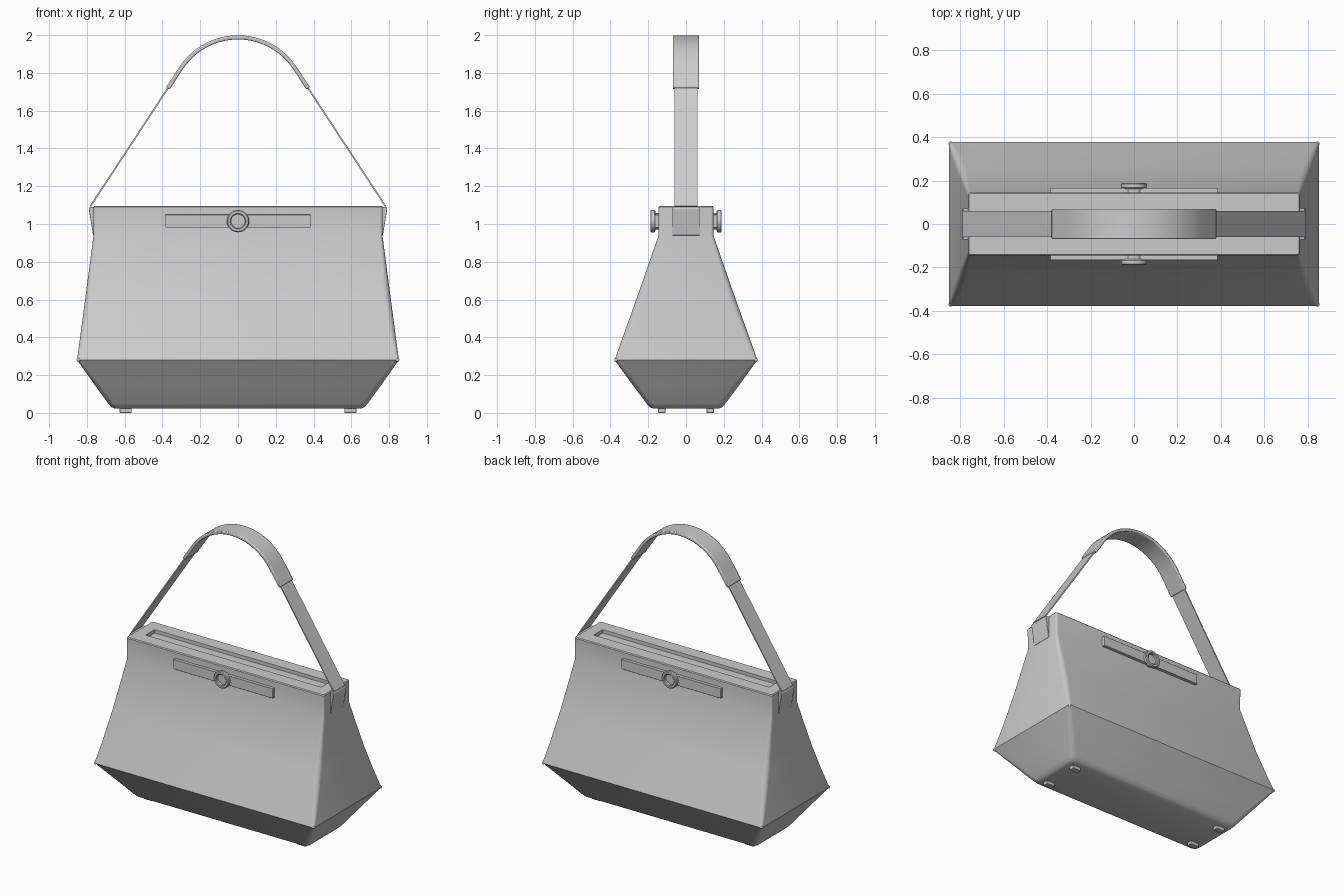
import bpy, bmesh, math

if "Cube" in bpy.data.objects:
    bpy.data.objects.remove(bpy.data.objects["Cube"])

grey = bpy.data.materials.new("soft grey")
grey.diffuse_color = (0.6, 0.6, 0.6, 1)
grey.use_nodes = True
grey.node_tree.nodes["Principled BSDF"].inputs["Base Color"].default_value = grey.diffuse_color


def finish(name, bm, smooth=True, bevel=0.0):
    bmesh.ops.recalc_face_normals(bm, faces=bm.faces)
    me = bpy.data.meshes.new(name)
    bm.to_mesh(me)
    bm.free()
    me.materials.append(grey)
    ob = bpy.data.objects.new(name, me)
    bpy.context.collection.objects.link(ob)
    bpy.ops.object.select_all(action='DESELECT')
    ob.select_set(True)
    bpy.context.view_layer.objects.active = ob
    if smooth:
        bpy.ops.object.shade_smooth_by_angle(angle=math.radians(28))
    if bevel:
        mod = ob.modifiers.new("bevel", 'BEVEL')
        mod.width, mod.segments = bevel, 2
    return ob


def rounded_rect(hx, hy, r, z, seg=5):
    pts = []
    for k, (sx, sy) in enumerate([(1, 1), (-1, 1), (-1, -1), (1, -1)]):
        for i in range(seg + 1):
            a = math.pi / 2 * (k + i / seg)
            pts.append((sx * (hx - r) + r * math.cos(a),
                        sy * (hy - r) + r * math.sin(a), z))
    return pts


def loft(name, rings, bevel=0.0, cap=True, smooth=True):
    bm = bmesh.new()
    loops = [[bm.verts.new(p) for p in ring] for ring in rings]
    n = len(loops[0])
    for a, b in zip(loops, loops[1:]):
        for i in range(n):
            j = (i + 1) % n
            bm.faces.new((a[i], a[j], b[j], b[i]))
    if cap:
        bm.faces.new(loops[0])
        bm.faces.new(loops[-1])
    return finish(name, bm, smooth, bevel)


def ribbon(name, path, half_width, thick, bevel=0.0):
    # flat band swept along a path in the xz plane
    rings = []
    for i, (x, z) in enumerate(path):
        x0, z0 = path[max(i - 1, 0)]
        x1, z1 = path[min(i + 1, len(path) - 1)]
        d = math.hypot(x1 - x0, z1 - z0)
        nx, nz = -(z1 - z0) / d * thick / 2, (x1 - x0) / d * thick / 2
        rings.append([(x + s * nx, t * half_width, z + s * nz)
                      for s, t in ((1, 1), (1, -1), (-1, -1), (-1, 1))])
    return loft(name, rings, bevel)


def box(name, centre, size, bevel=0.0):
    (x, y, z), (a, b, c) = centre, [s / 2 for s in size]
    rings = [[(x + i * a, y + j * b, z + k * c)
              for i, j in ((1, 1), (-1, 1), (-1, -1), (1, -1))] for k in (-1, 1)]
    return loft(name, rings, bevel)


# Bag body: half x, half y, corner radius, height; ends in the recessed top slot
sections = [(0.650, 0.170, 0.030, 0.022), (0.670, 0.192, 0.035, 0.030),
            (0.687, 0.209, 0.035, 0.050), (0.760, 0.284, 0.035, 0.150),
            (0.852, 0.378, 0.014, 0.280), (0.834, 0.330, 0.030, 0.415),
            (0.808, 0.260, 0.035, 0.610), (0.765, 0.145, 0.015, 0.940),
            (0.765, 0.145, 0.012, 1.090), (0.760, 0.140, 0.010, 1.096),
            (0.680, 0.050, 0.005, 1.096), (0.680, 0.050, 0.005, 1.072)]
loft("bag_body", [rounded_rect(*s) for s in sections])

# Corner beads on the widest fold
for sx in (-1, 1):
    for sy in (-1, 1):
        bm = bmesh.new()
        bmesh.ops.create_uvsphere(bm, u_segments=12, v_segments=8, radius=0.010)
        bmesh.ops.translate(bm, verts=bm.verts, vec=(sx * 0.844, sy * 0.370, 0.28))
        finish("corner_bead", bm)

# Front and back clasps: plate plus a turned knob with a hollow face
knob = [(0.044, 0.145), (0.044, 0.160), (0.054, 0.163), (0.059, 0.168),
        (0.059, 0.184), (0.054, 0.189), (0.042, 0.189), (0.037, 0.185),
        (0.037, 0.168)]
for side, s in (("front", -1), ("back", 1)):
    box(side + "_clasp_plate", (0, s * 0.154, 1.015), (0.77, 0.024, 0.068), 0.002)
    rings = [[(r * math.cos(2 * math.pi * i / 32), s * y,
               1.015 + r * math.sin(2 * math.pi * i / 32)) for i in range(32)]
             for r, y in knob]
    loft(side + "_clasp_knob", rings)

# Carrying strap and its thick grip pad
R, cz, ang = 0.36, 1.628, math.radians(56.7)
arc = [(R * math.sin(t), cz + R * math.cos(t))
       for t in (ang * (i / 14 - 1) for i in range(29))]
ribbon("grip_pad", [(-0.372, 1.718)] + arc + [(0.372, 1.718)], 0.07, 0.022, 0.006)
for side, s in (("left", -1), ("right", 1)):
    ribbon(side + "_strap", [(s * 0.352, 1.748), (s * 0.782, 1.093)], 0.06, 0.008)
    # Side tab that flares out to meet the strap
    rings = [[(s * x, y, z) for x, z in ((0.755, 0.94), (0.767, 0.94),
                                         (0.790, 1.080), (0.785, 1.090), (0.755, 1.090))]
             for y in (-0.072, 0.072)]
    loft(side + "_strap_tab", rings, 0.002)

# Four small feet
for sx in (-1, 1):
    for sy in (-1, 1):
        box("foot", (sx * 0.595, sy * 0.128, 0.0135), (0.064, 0.038, 0.027), 0.003)
